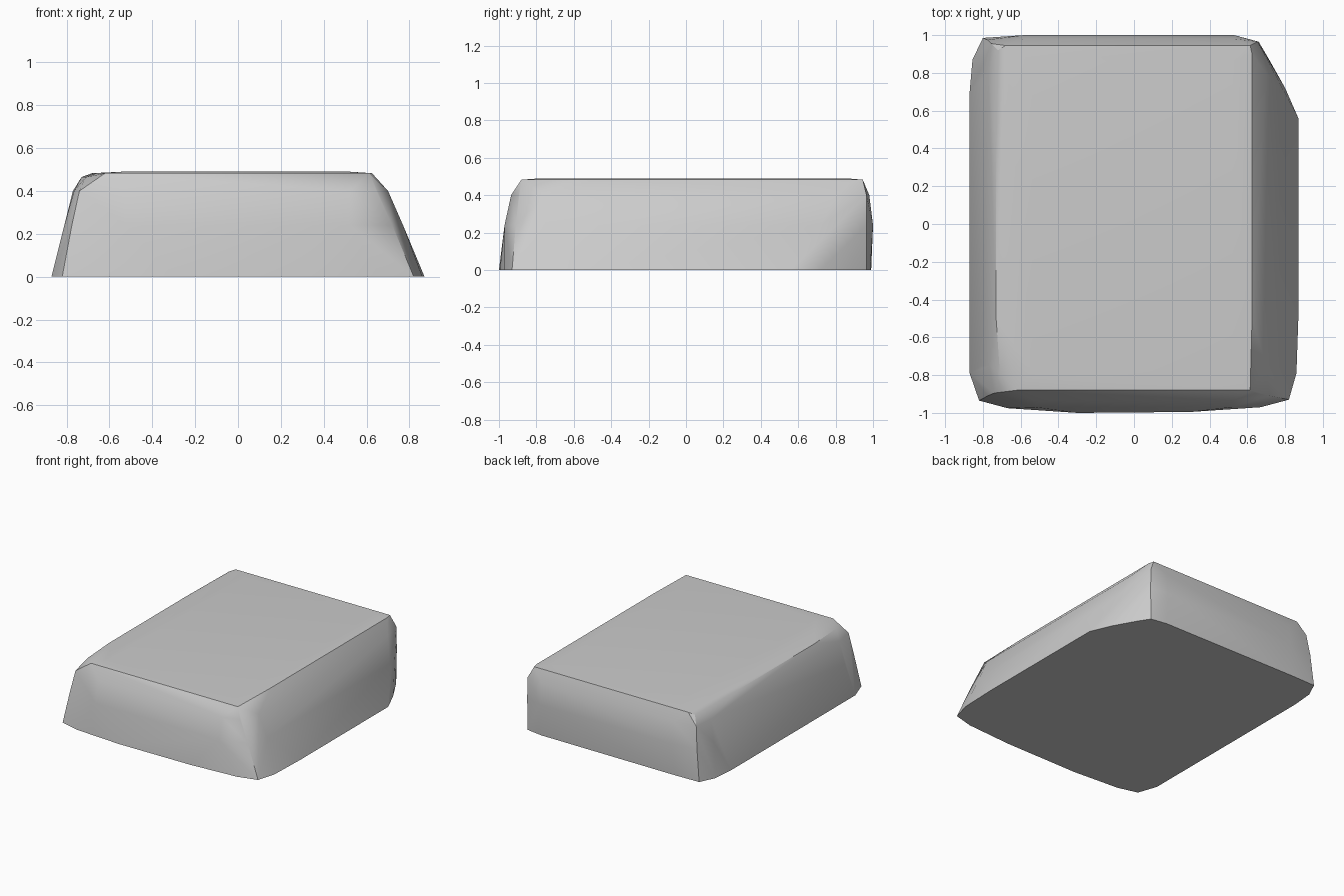
import bpy, bmesh, math

# Outlines of the block at rising heights: {z: [(x, y), ...]}
outlines = {
    0.0: [(-0.87, -0.79), (-0.82, -0.935), (-0.67, -0.975), (-0.3, -1.0), (0.3, -0.995),
          (0.67, -0.97), (0.82, -0.93), (0.86, -0.79), (0.87, -0.5), (0.87, 0.56),
          (0.80, 0.72), (0.71, 0.88), (0.655, 0.965), (0.53, 0.985), (-0.6, 0.99),
          (-0.80, 0.985), (-0.855, 0.87), (-0.87, 0.70)],
    0.24: [(-0.81, -0.75), (-0.775, -0.91), (-0.52, -0.97), (0.52, -0.97), (0.72, -0.91),
           (0.77, -0.75), (0.77, 0.72), (0.66, 0.965), (0.53, 1.0), (-0.58, 1.0),
           (-0.775, 0.975), (-0.81, 0.82)],
    0.40: [(-0.765, -0.75), (-0.74, -0.895), (-0.52, -0.935), (0.52, -0.935), (0.645, -0.895),
           (0.70, -0.75), (0.70, 0.80), (0.655, 0.965), (0.53, 0.98), (-0.58, 0.98),
           (-0.755, 0.955), (-0.77, 0.80)],
    0.465: [(-0.73, -0.5), (-0.71, -0.79), (-0.73, 0.42), (-0.72, 0.92)],
    0.483: [(-0.62, -0.88), (0.615, -0.88), (0.625, -0.5), (0.625, 0.90), (0.615, 0.945),
            (-0.68, 0.945), (-0.66, -0.6)],
    0.49: [(-0.54, -0.78), (0.52, -0.78), (0.52, 0.86), (-0.54, 0.86)],
}

# Block: faceted skin wrapped round the outlines
bm = bmesh.new()
for z, ring in outlines.items():
    for x, y in ring:
        bm.verts.new((x, y, z))
result = bmesh.ops.convex_hull(bm, input=bm.verts)
loose = [v for v in bm.verts if not v.link_faces]
bmesh.ops.delete(bm, geom=loose, context='VERTS')
bmesh.ops.dissolve_limit(bm, angle_limit=math.radians(1), verts=bm.verts, edges=bm.edges)
bmesh.ops.recalc_face_normals(bm, faces=bm.faces)

mesh = bpy.data.meshes.new("rounded_block")
bm.to_mesh(mesh)
bm.free()
block = bpy.data.objects.new("rounded_block", mesh)
bpy.context.collection.objects.link(block)

# Soft shading with crisp corners
bpy.context.view_layer.objects.active = block
block.select_set(True)
bpy.ops.object.shade_smooth_by_angle(angle=math.radians(30))
